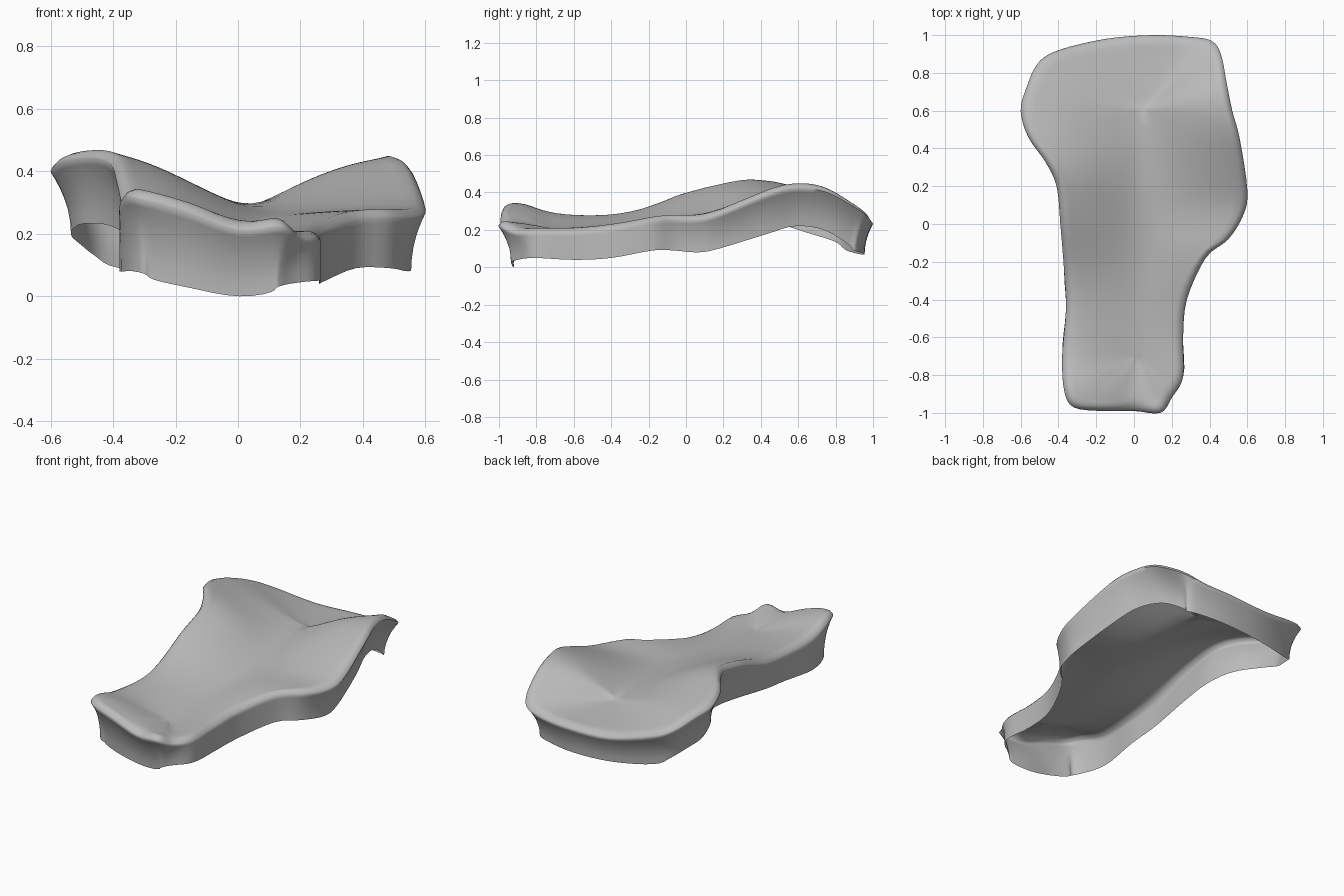
import bpy
import bmesh
from mathutils import Vector

cube = bpy.data.objects.get("Cube")
if cube:
    bpy.data.objects.remove(cube, do_unlink=True)

# Rim stations, counter-clockwise, in hundredths: x, y, crest height, skirt bottom height
RIM = [
    (0, -99, 24, 0), (14, -100, 25, 2), (20, -92, 21, 4), (26, -81, 21, 5),
    (26, -60, 21, 4), (28, -40, 23, 5), (38, -18, 27, 9), (50, -8, 28, 9),
    (58, 5, 28, 8), (60, 18, 31, 10), (56, 45, 42, 18), (52, 60, 45, 22),
    (49, 75, 43, 20), (46, 90, 35, 12), (41, 97, 30, 9), (30, 99, 27, 8),
    (10, 100, 26, 7), (-15, 98, 26, 7), (-40, 92, 31, 9), (-51, 85, 35, 13),
    (-57, 72, 40, 17), (-60, 60, 43, 20), (-56, 46, 46, 23), (-47, 33, 47, 23),
    (-41, 20, 45, 20), (-39, 0, 40, 17), (-37, -25, 31, 13), (-36, -45, 28, 10),
    (-38, -70, 29, 8), (-37, -88, 34, 8), (-32, -97, 34, 6), (-17, -99, 30, 3),
]
# Valley line along the middle: y, x, height
VALLEY = [(-80, 1, 20), (-40, 4, 22), (0, 7, 26), (40, 6, 28), (70, 5, 29)]
STEPS = 4          # subdivisions between rim stations
RINGS = 16         # rings from rim to valley
LIP = 0.028        # how far the rolled edge drops
ROLL = 0.035       # width of the rolled edge


def catmull(a, b, c, d, t):
    """Smooth interpolation between b and c."""
    return [0.5 * (2 * q + (r - p) * t + (2 * p - 5 * q + 4 * r - s) * t * t
                   + (3 * q - p - 3 * r + s) * t ** 3)
            for p, q, r, s in zip(a, b, c, d)]


def smooth_loop(points):
    """Resample a closed loop of stations."""
    n = len(points)
    return [catmull(points[i - 1], points[i], points[(i + 1) % n], points[(i + 2) % n], k / STEPS)
            for i in range(n) for k in range(STEPS)]


def valley_point(y):
    """Valley point for a rim position y, snapped so both sides share every point."""
    y = round(max(-0.7, min(0.6, y)) * 10) / 10
    for (y0, x0, z0), (y1, x1, z1) in zip(VALLEY, VALLEY[1:]):
        if y * 100 <= y1:
            f = (y * 100 - y0) / (y1 - y0)
            return Vector((x0 + (x1 - x0) * f, y * 100, z0 + (z1 - z0) * f)) / 100


def ramp(value, start, end):
    return max(0, min(1, (value - start) / (end - start)))


def skirt_inset(x, y):
    """The skirt tucks in at the ends and corners and hangs straight along the narrow sides."""
    front = 0.07 * ramp(y, -0.84, -0.98) + 0.02 * ramp(x, -0.2, -0.35) * ramp(y, -0.75, -0.9)
    back = 0.045 * ramp(y, -0.2, 0.1) + 0.02 * ramp(y, 0.1, 0.6) - 0.02 * ramp(y, 0.92, 1)
    return front + back + 0.03 * ramp(x, 0.25, 0.42) * ramp(y, 0.6, 0.9)


def make_shell():
    stations = [[v / 100 for v in p] + [skirt_inset(p[0] / 100, p[1] / 100)] for p in RIM]
    loop = smooth_loop(stations)
    n = len(loop)
    skirt_steps = (1, 0.8, 0.6, 0.4, 0.25, 0.1, 0)
    columns = []
    for i, (x, y, top, bottom, inset) in enumerate(loop):
        before, after = loop[i - 2], loop[(i + 2) % n]
        inward = Vector((before[1] - after[1], after[0] - before[0], 0)).normalized()
        edge = Vector((x, y, top - LIP))
        column = []
        # Skirt, from the open bottom up to the rolled edge
        for v in skirt_steps:
            point = edge + inward * inset * (1 - (1 - v) ** 2)
            point.z = edge.z + (bottom - edge.z) * v
            column.append(point)
        # Dished top, from the rolled edge down to the valley; fuller on the left side
        middle = valley_point(y)
        inner = ROLL / (middle - edge).xy.length
        fullness = 0.35 + 0.45 * ramp(x, -0.3, 0.3)
        ts = [inner * f for f in (0.15, 0.45, 1)]
        ts += [inner + (1 - inner) * k / RINGS for k in range(1, RINGS + 1)]
        for t in ts:
            s = 1 - t
            blend = fullness * (1 - t * t) + (1 - fullness) * s * s * (3 - 2 * s)
            point = edge.lerp(middle, t)
            roll = max(0, 1 - t / inner) ** 2
            point.z = middle.z + (top - middle.z) * blend - LIP * roll
            column.append(point)
        columns.append(column)

    bm = bmesh.new()
    verts = [[bm.verts.new(p) for p in column] for column in columns]
    for i in range(n):
        a, b = verts[i], verts[(i + 1) % n]
        for k in range(len(a) - 1):
            bm.faces.new((a[k], b[k], b[k + 1], a[k + 1]))
    dish = [v for column in verts for v in column[len(skirt_steps) + 3:]]
    bmesh.ops.remove_doubles(bm, verts=bm.verts, dist=0.0005)
    # Relax the dish so the valley flows without creases
    dish = [v for v in dish if v.is_valid]
    for _ in range(12):
        bmesh.ops.smooth_vert(bm, verts=dish, factor=0.5,
                              use_axis_x=True, use_axis_y=True, use_axis_z=True)
    bmesh.ops.recalc_face_normals(bm, faces=bm.faces)
    if sum(f.normal.z * f.calc_area() for f in bm.faces) < 0:
        bmesh.ops.reverse_faces(bm, faces=bm.faces)
    mesh = bpy.data.meshes.new("dished_shell")
    bm.to_mesh(mesh)
    bm.free()
    return mesh


# Single plain grey
grey = bpy.data.materials.new("plain grey")
grey.use_nodes = True
colour = (0.5, 0.5, 0.5, 1)
grey.diffuse_color = colour
grey.node_tree.nodes["Principled BSDF"].inputs["Base Color"].default_value = colour

# Open-bottomed shell with a dished top and hanging skirt
shell = bpy.data.objects.new("dished_shell", make_shell())
bpy.context.collection.objects.link(shell)
shell.data.materials.append(grey)
bpy.context.view_layer.objects.active = shell
shell.select_set(True)
bpy.ops.object.shade_smooth_by_angle(angle=1.2)
